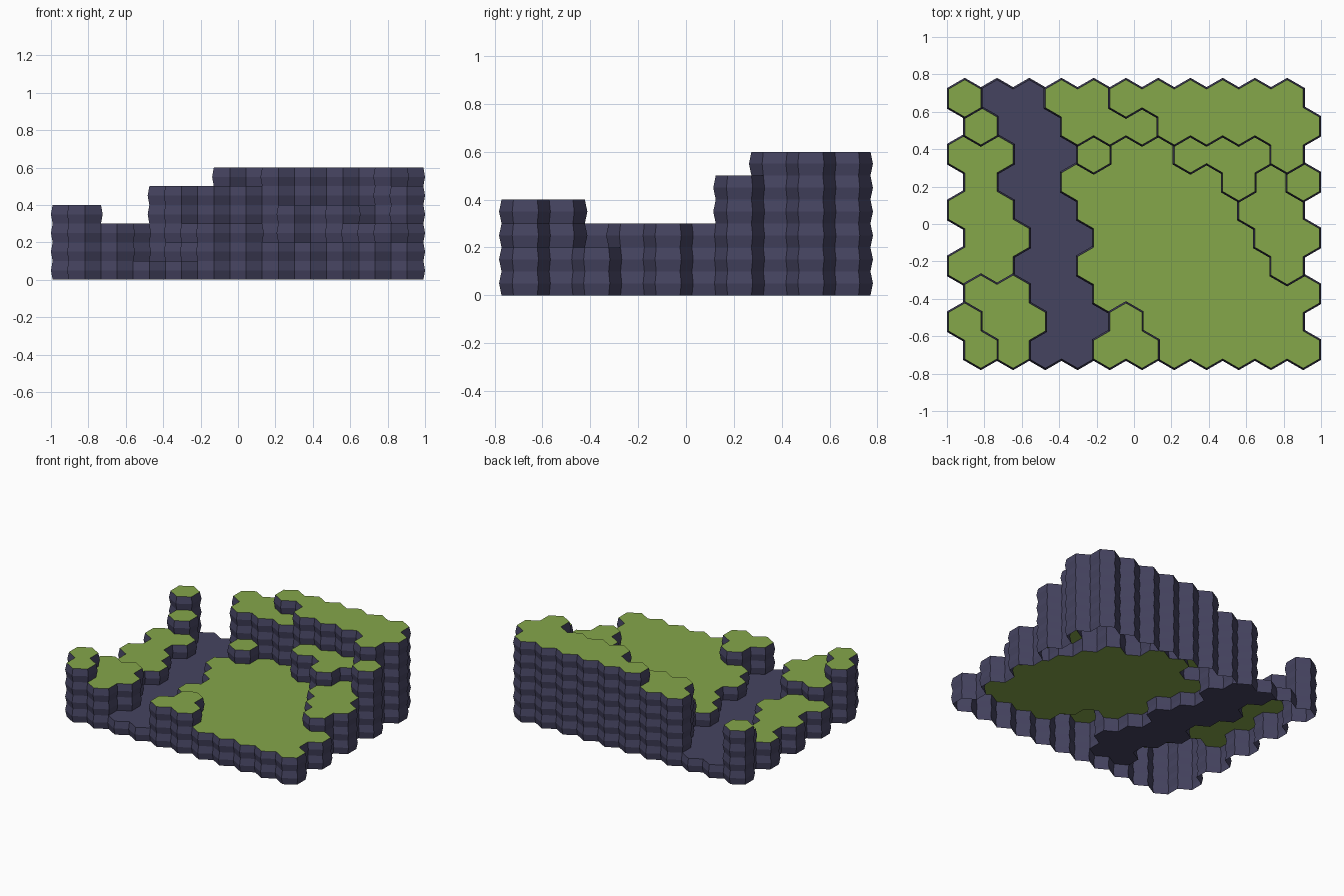
import bpy, bmesh, math
from mathutils import Vector

if "Cube" in bpy.data.objects:
    bpy.data.objects.remove(bpy.data.objects["Cube"])

# Terrain heights in layers, back row first (1 = river, 2+ = grass)
ROWS = ["41155666666",
        "31155566666",
        "22113224446",
        "21122222435",
        "22112222233",
        "22112222233",
        "22112222223",
        "33112222222",
        "43311322222",
        "43113322222"]
LAYER = 0.1            # layer height
BULGE = 0.009          # how far each cliff layer swells at mid height
W = (2 - 2 * BULGE) / 11.5   # hexagon width
R = W / math.sqrt(3)         # hexagon radius

heights = {(2 * c + r % 2, r): int(ch)
           for r, row in enumerate(ROWS) for c, ch in enumerate(row)}
# neighbour across edge j, whose outward direction is 60 + 60*j degrees
STEPS = [(1, -1), (-1, -1), (-2, 0), (-1, 1), (1, 1), (2, 0)]


def material(name, color):
    m = bpy.data.materials.new(name)
    m.diffuse_color = (*color, 1)
    m.use_nodes = True
    m.node_tree.nodes["Principled BSDF"].inputs["Base Color"].default_value = m.diffuse_color
    return m


def centre(cell):
    return Vector(((cell[0] - 10.5) * W / 2, (4.5 - cell[1]) * 1.5 * R, 0))


def neighbour(cell, j):
    s = STEPS[j % 6]
    return (cell[0] + s[0], cell[1] + s[1])


def corner(cell, j):
    a = math.radians(30 + 60 * j)
    return centre(cell) + Vector((math.cos(a), math.sin(a), 0)) * R


def swollen_corner(cell, j, level):
    """Corner pushed towards the empty cells around it on this layer."""
    p = corner(cell, j)
    push = Vector()
    for n in (neighbour(cell, j - 1), neighbour(cell, j)):
        if heights.get(n, 0) <= level:
            push += centre(n) - p
    return p + push / R * BULGE * 1.1547


def at(p, z):
    return (p.x, p.y, z * LAYER)


def make_object(name, polys, mat):
    bm = bmesh.new()
    for poly in polys:
        bm.faces.new([bm.verts.new(p) for p in poly])
    bmesh.ops.remove_doubles(bm, verts=bm.verts[:], dist=0.0005)
    me = bpy.data.meshes.new(name)
    bm.to_mesh(me)
    bm.free()
    me.materials.append(mat)
    ob = bpy.data.objects.new(name, me)
    bpy.context.collection.objects.link(ob)


grass, river, cliffs = [], [], []
for cell, h in heights.items():
    # flat hexagon cap
    cap = [at(corner(cell, j), h) for j in range(6)]
    (river if h == 1 else grass).append(cap)
    # layered cliff wherever the neighbour is lower
    for j in range(6):
        a, b = corner(cell, j), corner(cell, j + 1)
        for k in range(heights.get(neighbour(cell, j), 0), h):
            ma = swollen_corner(cell, j, k)
            mb = swollen_corner(cell, (j + 1) % 6, k)
            cliffs.append([at(a, k), at(b, k), at(mb, k + .5), at(ma, k + .5)])
            cliffs.append([at(ma, k + .5), at(mb, k + .5), at(b, k + 1), at(a, k + 1)])

green = material("grass green", (0.235, 0.385, 0.068))
stone = material("slate purple", (0.060, 0.057, 0.118))
make_object("grass_tops", grass, green)
make_object("river_bed", river, stone)
make_object("cliff_walls", cliffs, stone)
